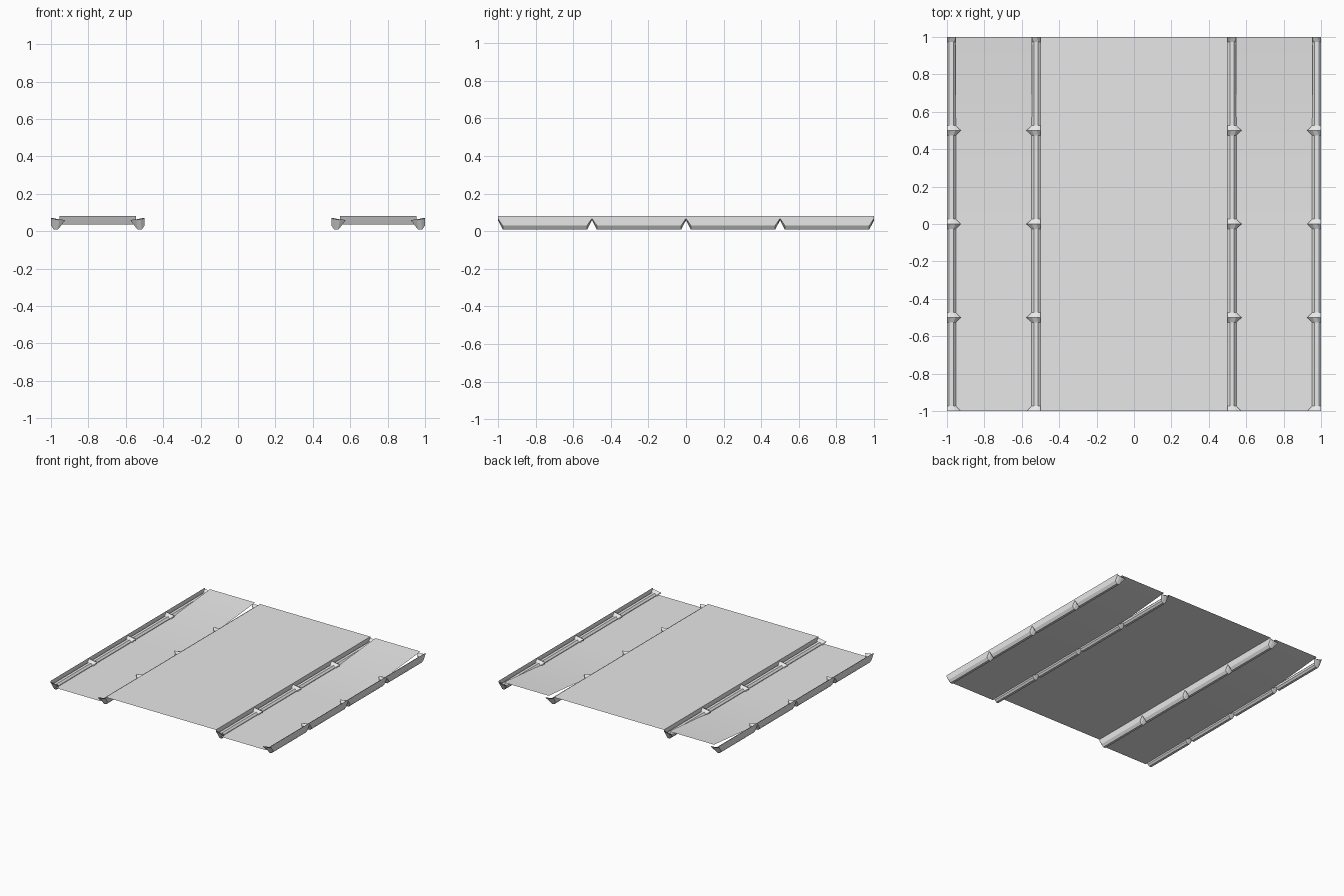
import bpy
import bmesh

cube = bpy.data.objects.get("Cube")
if cube:
    bpy.data.objects.remove(cube, do_unlink=True)

grey = bpy.data.materials.new("light_grey")
grey.use_nodes = True
colour = (0.8, 0.8, 0.8, 1)
grey.diffuse_color = colour
grey.node_tree.nodes["Principled BSDF"].inputs["Base Color"].default_value = colour

TOP, FLOOR = 0.08, 0.035
OUTER, INNER = 1.0, 0.5
JOINTS = [-1, -0.5, 0, 0.5, 1]


def finish(bm, name):
    bmesh.ops.recalc_face_normals(bm, faces=bm.faces)
    mesh = bpy.data.meshes.new(name)
    bm.to_mesh(mesh)
    bm.free()
    obj = bpy.data.objects.new(name, mesh)
    mesh.materials.append(grey)
    bpy.context.collection.objects.link(obj)
    return obj


def loft(bm, rings, closed):
    """Skin a list of equal-length point rings."""
    rows = [[bm.verts.new(p) for p in ring] for ring in rings]
    for a, b in zip(rows, rows[1:]):
        n = len(a)
        for i in range(n if closed else n - 1):
            j = (i + 1) % n
            bm.faces.new((a[i], a[j], b[j], b[i]))
    return rows


# Hollow bead section, as (inward offset, height) from the wall
BEAD = [(0, 0.03), (0.015, 0.008), (0.035, 0.008), (0.048, 0.022),
        (0.048, 0.04), (0.035, 0.054), (0.012, 0.054), (0, 0.045)]
# Flattened bead where two lengths meet
PINCH = [(0, 0.068), (0.02, 0.064), (0.045, 0.06), (0.075, 0.058),
         (0.075, 0.06), (0.045, 0.063), (0.02, 0.068), (0, 0.072)]


def rail(name, edge, inward):
    """Wall with a bead along its foot, pinched at every joint."""
    bm = bmesh.new()

    def ring(section, y):
        return [(edge + inward * o, y, z) for o, z in section]

    for y0, y1 in zip(JOINTS, JOINTS[1:]):
        rings = [ring(PINCH, y0), ring(BEAD, y0 + 0.026),
                 ring(BEAD, y1 - 0.026), ring(PINCH, y1)]
        loft(bm, rings, True)
        # Thin wall above the bead
        loft(bm, [[(edge, r[0][1], TOP), r[-1]] for r in rings], False)
    return finish(bm, name)


def sheet(name, x0, x1, stations):
    bm = bmesh.new()
    loft(bm, [[(x0, y, z), (x1, y, z)] for y, z in stations], False)
    obj = finish(bm, name)
    if obj.data.polygons[0].normal.z < 0:
        obj.data.flip_normals()
    return obj


# Two tracks, each with a pair of rails and a floor that ramps up at the back
for side, s in (("left", 1), ("right", -1)):
    rail(side + "_outer_rail", s * OUTER, -s)
    rail(side + "_inner_rail", s * INNER, s)
    floor = sheet(side + "_track_floor", s * (INNER + 0.045), s * (OUTER - 0.045),
                  [(-1, FLOOR), (-0.5, FLOOR), (0, FLOOR), (0.5, FLOOR), (1, TOP)])
    floor.data.polygons.foreach_set("use_smooth", [True] * len(floor.data.polygons))

# Flat deck between the tracks
sheet("centre_deck", -INNER, INNER, [(-1, TOP), (1, TOP)])
